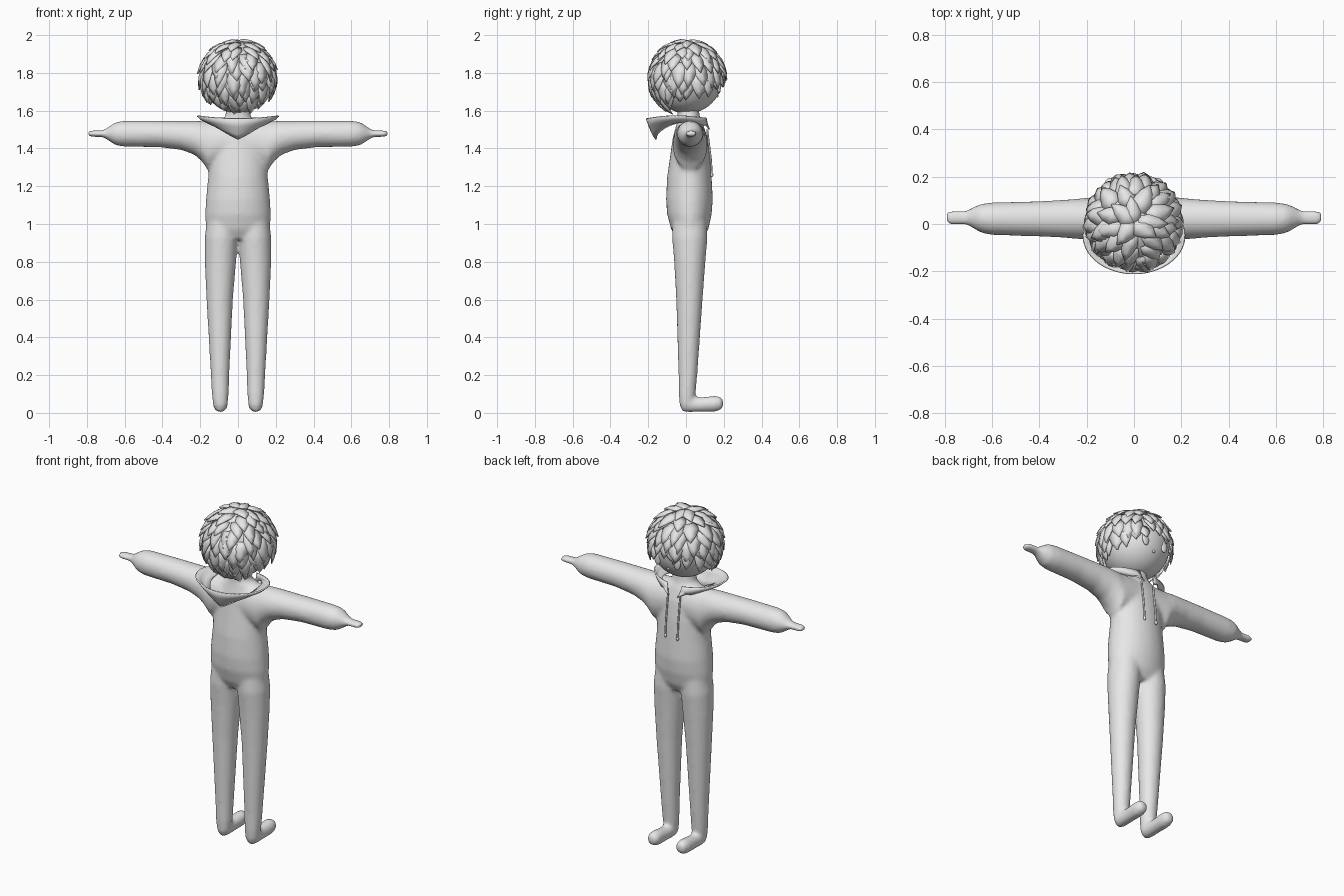
import bpy, bmesh, math, random
from mathutils import Vector

random.seed(4)
if "Cube" in bpy.data.objects:
    bpy.data.objects.remove(bpy.data.objects["Cube"], do_unlink=True)

clay = bpy.data.materials.new("light_grey")
clay.use_nodes = True
clay.diffuse_color = (0.8, 0.8, 0.8, 1)
clay.node_tree.nodes["Principled BSDF"].inputs["Base Color"].default_value = (0.8, 0.8, 0.8, 1)


def finish(name, bm, smooth=True):
    bmesh.ops.recalc_face_normals(bm, faces=bm.faces)
    mesh = bpy.data.meshes.new(name)
    bm.to_mesh(mesh)
    bm.free()
    mesh.materials.append(clay)
    for p in mesh.polygons:
        p.use_smooth = smooth
    ob = bpy.data.objects.new(name, mesh)
    bpy.context.collection.objects.link(ob)
    return ob


AXES = {"x": lambda t, a, b: (t, a, b),
        "y": lambda t, a, b: (a, t, b),
        "z": lambda t, a, b: (a, b, t)}


def loft(bm, axis, rings, side=1, n=28):
    """Closed tube through ellipses given as (position, centre, centre, radius, radius)."""
    loops = []
    for t, ca, cb, ra, rb in rings:
        loop = []
        for i in range(n):
            a = math.tau * i / n
            x, y, z = AXES[axis](t, ca + ra * math.cos(a), cb + rb * math.sin(a))
            loop.append(bm.verts.new((x * side, y, z)))
        loops.append(loop)
    for lo, hi in zip(loops, loops[1:]):
        for i in range(n):
            bm.faces.new((lo[i], lo[i - 1], hi[i - 1], hi[i]))
    bm.faces.new(loops[0])
    bm.faces.new(loops[-1][::-1])


def ball(name, centre, size, n=32):
    bm = bmesh.new()
    bmesh.ops.create_uvsphere(bm, u_segments=n, v_segments=n // 2, radius=1)
    for v in bm.verts:
        v.co = Vector(c + s * k for c, s, k in zip(centre, size, v.co))
    return finish(name, bm)


# Body: torso, arms, legs and feet blended into one skin
TORSO = [(0.92, 0, 0.02, 0.15, 0.07), (0.97, 0, 0.02, 0.17, 0.098), (1.05, 0, 0.018, 0.174, 0.118),
         (1.13, 0, 0.018, 0.17, 0.124), (1.25, 0, 0.018, 0.158, 0.118), (1.36, 0, 0.022, 0.155, 0.106),
         (1.46, 0, 0.022, 0.15, 0.092), (1.53, 0, 0.02, 0.12, 0.07), (1.56, 0, 0.015, 0.07, 0.06),
         (1.63, 0, 0.01, 0.06, 0.055)]
ARM = [(0, 0.022, 1.44, 0.09, 0.105), (0.16, 0.022, 1.415, 0.092, 0.13), (0.19, 0.022, 1.438, 0.09, 0.107),
       (0.23, 0.022, 1.456, 0.086, 0.09), (0.3, 0.022, 1.469, 0.08, 0.077), (0.42, 0.022, 1.477, 0.074, 0.07),
       (0.6, 0.022, 1.478, 0.069, 0.069), (0.645, 0.024, 1.478, 0.062, 0.062), (0.675, 0.026, 1.478, 0.048, 0.044),
       (0.7, 0.027, 1.478, 0.033, 0.026), (0.72, 0.027, 1.478, 0.03, 0.018), (0.775, 0.027, 1.478, 0.031, 0.018),
       (0.794, 0.027, 1.478, 0.022, 0.012)]
LEG = [(0.01, 0.093, 0, 0.022, 0.022), (0.04, 0.093, 0.002, 0.039, 0.036), (0.1, 0.094, 0.006, 0.045, 0.045),
       (0.2, 0.095, 0.01, 0.049, 0.05), (0.6, 0.097, 0.018, 0.07, 0.07), (0.8, 0.093, 0.02, 0.083, 0.083),
       (0.93, 0.088, 0.02, 0.088, 0.094), (1.02, 0.08, 0.02, 0.085, 0.09)]
FOOT = [(-0.025, 0.093, 0.045, 0.025, 0.028), (0, 0.093, 0.043, 0.037, 0.04), (0.08, 0.093, 0.044, 0.037, 0.039),
        (0.15, 0.093, 0.048, 0.039, 0.043), (0.18, 0.093, 0.05, 0.034, 0.037), (0.197, 0.093, 0.05, 0.02, 0.022)]
bm = bmesh.new()
loft(bm, "z", TORSO)
for side in (-1, 1):
    loft(bm, "x", ARM, side)
    loft(bm, "z", LEG, side)
    loft(bm, "y", FOOT, side)
body = finish("body", bm)
remesh = body.modifiers.new("blend", "REMESH")
remesh.mode = "VOXEL"
remesh.voxel_size = 0.01
remesh.use_smooth_shade = True
relax = body.modifiers.new("relax", "SMOOTH")
relax.factor = 0.5
relax.iterations = 10

# Head with raised eyes and a small nose
HEAD = Vector((0, 0.005, 1.775))
ball("head", HEAD, (0.188, 0.188, 0.19), 48)


def face_point(turn, drop):
    return HEAD + 0.187 * Vector((math.sin(turn) * math.cos(drop), math.cos(turn) * math.cos(drop), -math.sin(drop)))


for side, label in ((-1, "right"), (1, "left")):
    ball(label + "_eye", face_point(side * 0.36, 0.25), (0.022, 0.01, 0.04), 20)
ball("nose", face_point(0, 0.55), (0.009, 0.009, 0.008), 16)


# Hair: overlapping pointed tufts that fall from the crown and leave the face bare
def tuft(bm, turn, root, length, half_width, lift):
    n = Vector((math.sin(root) * math.sin(turn), math.sin(root) * math.cos(turn), math.cos(root)))
    down = Vector((math.cos(root) * math.sin(turn), math.cos(root) * math.cos(turn), -math.sin(root)))
    across = n.cross(down)
    sway = random.uniform(-0.12, 0.12)
    rows = []
    for t, w in ((0, 0.75), (0.35, 1), (0.7, 0.6), (1, 0.03)):
        a = t * length
        spine = n * math.cos(a) + down * math.sin(a) + across * sway * t
        radius = 0.19 + lift * t
        row = []
        for s in (-1, 0, 1):
            d = (spine + across * half_width * w * s).normalized()
            row.append(bm.verts.new(HEAD + d * (radius + 0.007 * (1 - abs(s)) * w)))
        rows.append(row)
    for lo, hi in zip(rows, rows[1:]):
        for i in (0, 1):
            bm.faces.new((lo[i], lo[i + 1], hi[i + 1], hi[i]))


bm = bmesh.new()
for k, count in enumerate((5, 9, 14, 18, 21, 22, 21, 18, 14)):
    for i in range(count):
        turn = math.tau * (i + 0.5 * (k % 2) + random.uniform(-0.25, 0.25)) / count
        root = 0.06 + 0.27 * k + random.uniform(-0.07, 0.07)
        length = random.uniform(0.5, 0.68)
        front = abs((turn + math.pi) % math.tau - math.pi)
        limit = 1.66 + 0.33 * front
        if root + length > limit + 0.12:
            length = limit - root
        if length > 0.3:
            tuft(bm, turn, root, length, random.uniform(0.17, 0.23), random.uniform(0.016, 0.026))
hair = finish("hair", bm)
shell = hair.modifiers.new("thickness", "SOLIDIFY")
shell.thickness = 0.006
shell.offset = 0

# Collar: flared band, open at the chest, deepest at the nape
bm = bmesh.new()
STEPS, GAP = 48, 0.22
rows = []
for i in range(STEPS + 1):
    a = GAP + (math.tau - 2 * GAP) * i / STEPS
    s, c = math.sin(a), math.cos(a)
    top = Vector((0.212 * s, 0.155 * c - 0.05, 1.56 + 0.015 * s * s))
    low = Vector((0.14 * s, 0.14 * c - 0.015, 1.45 + 0.08 * abs(s) + 0.015 * (1 + c)))
    rows.append([bm.verts.new(low.lerp(top, t) - Vector((0, 0, 0.012 * math.sin(math.pi * t)))) for t in (0, 0.35, 0.7, 1)])
for lo, hi in zip(rows, rows[1:]):
    for i in range(3):
        bm.faces.new((lo[i], lo[i + 1], hi[i + 1], hi[i]))
collar = finish("collar", bm)
shell = collar.modifiers.new("thickness", "SOLIDIFY")
shell.thickness = 0.008

# Drawstrings hanging on the chest, each with a knotted end
for side, label in ((-1, "right"), (1, "left")):
    x = side * 0.04
    curve = bpy.data.curves.new(label + "_drawstring", "CURVE")
    curve.dimensions = "3D"
    curve.bevel_depth = 0.005
    curve.use_fill_caps = True
    line = curve.splines.new("POLY")
    path = [(x, 0.112, 1.5), (x, 0.122, 1.42), (x, 0.132, 1.34), (x, 0.137, 1.26)]
    line.points.add(len(path) - 1)
    for p, co in zip(line.points, path):
        p.co = (*co, 1)
    curve.materials.append(clay)
    bpy.context.collection.objects.link(bpy.data.objects.new(label + "_drawstring", curve))
    ball(label + "_drawstring_knot", path[-1], (0.008, 0.008, 0.012), 12)
